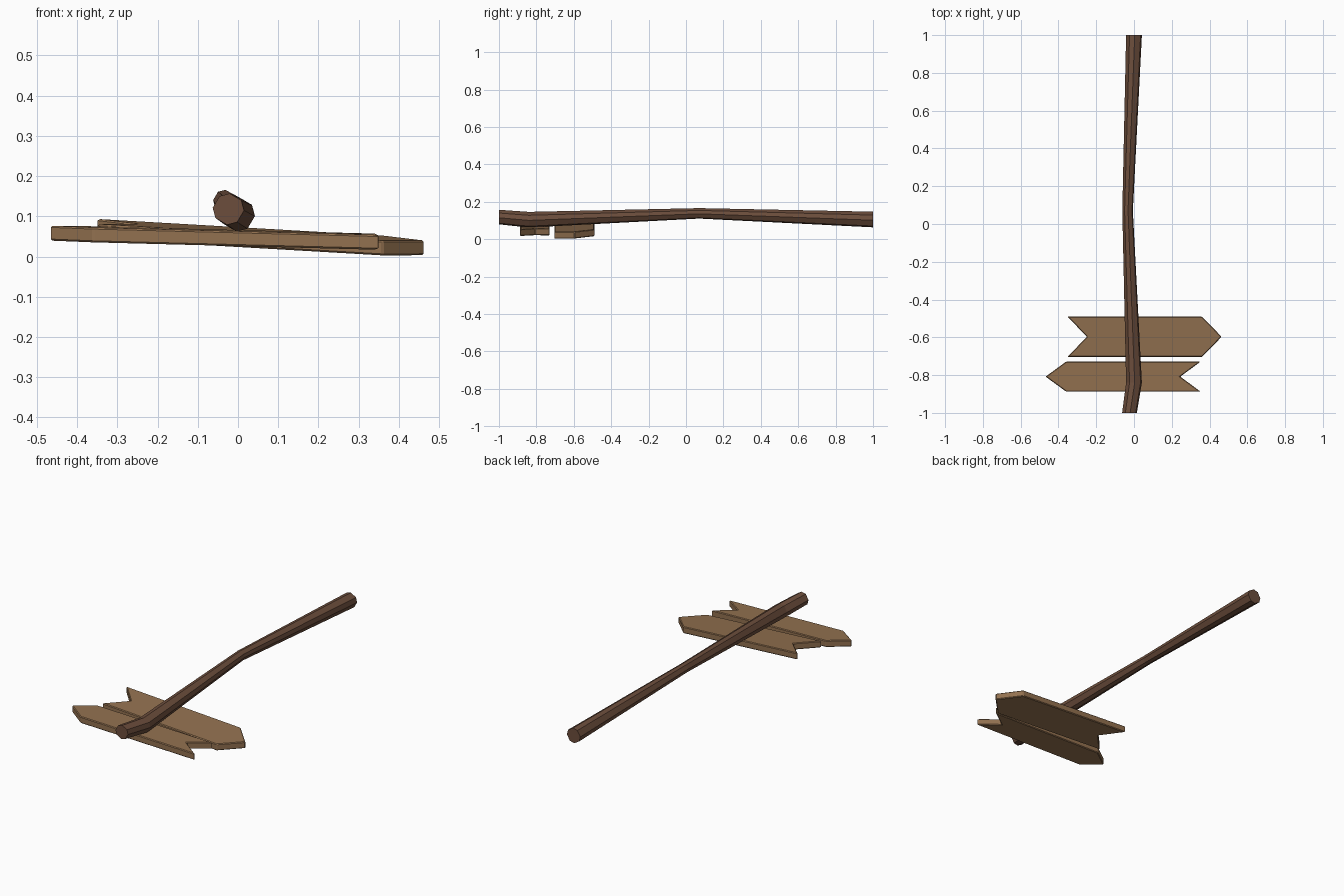
import bpy, bmesh, math

if "Cube" in bpy.data.objects:
    bpy.data.objects.remove(bpy.data.objects["Cube"])


def material(name, rgb):
    m = bpy.data.materials.new(name)
    m.diffuse_color = (*rgb, 1)
    m.use_nodes = True
    m.node_tree.nodes["Principled BSDF"].inputs["Base Color"].default_value = m.diffuse_color
    return m


DARK = material("dark wood", (0.15, 0.075, 0.045))
LIGHT = material("light wood", (0.29, 0.165, 0.08))


def finish(bm, name, mat):
    bmesh.ops.recalc_face_normals(bm, faces=bm.faces)
    me = bpy.data.meshes.new(name)
    bm.to_mesh(me)
    bm.free()
    me.materials.append(mat)
    ob = bpy.data.objects.new(name, me)
    bpy.context.collection.objects.link(ob)
    return ob


# Crooked post: chamfered-square section swept through four rings (x, y, z, radius)
def post(rings):
    bm = bmesh.new()
    angles = [math.radians(a + 90 * k) for k in range(4) for a in (-5, 34)]
    loops = [[bm.verts.new((x + r * math.cos(a), y, z + r * math.sin(a))) for a in angles]
             for x, y, z, r in rings]
    for a, b in zip(loops, loops[1:]):
        for i in range(8):
            j = (i + 1) % 8
            bm.faces.new((a[i], a[j], b[j], b[i]))
    bm.faces.new(loops[0])
    bm.faces.new(loops[-1])
    return finish(bm, "post", DARK)


post([(-0.024, -1, 0.118, 0.039), (0, -0.84, 0.104, 0.042),
      (-0.034, 0.07, 0.138, 0.028), (0, 1, 0.105, 0.042)])


# Arrow board: outline extruded, tilted by slopes, with slightly chamfered edges
def board(name, side, y, half, tip, notch, z, slope_x, slope_y, thick=0.037):
    bm = bmesh.new()
    outline = [(-0.352, -half), (0.36, -half), (tip, 0), (0.36, half), (-0.352, half), (-notch, 0)]
    rows = [[bm.verts.new((side * px, y + py, z + side * px * slope_x + py * slope_y + dz))
             for px, py in outline] for dz in (-thick / 2, thick / 2)]
    low, top = rows
    bm.faces.new(low)
    bm.faces.new(top)
    for i in range(6):
        j = (i + 1) % 6
        bm.faces.new((low[i], low[j], top[j], top[i]))
    bmesh.ops.recalc_face_normals(bm, faces=bm.faces)
    bmesh.ops.bevel(bm, geom=bm.edges[:], offset=0.004, segments=1, affect='EDGES')
    return finish(bm, name, LIGHT)


board("right_arrow_board", 1, -0.597, 0.107, 0.464, 0.25, 0.0485, -0.058, 0.06)
board("left_arrow_board", -1, -0.808, 0.079, 0.468, 0.245, 0.046, -0.026, 0.02)
